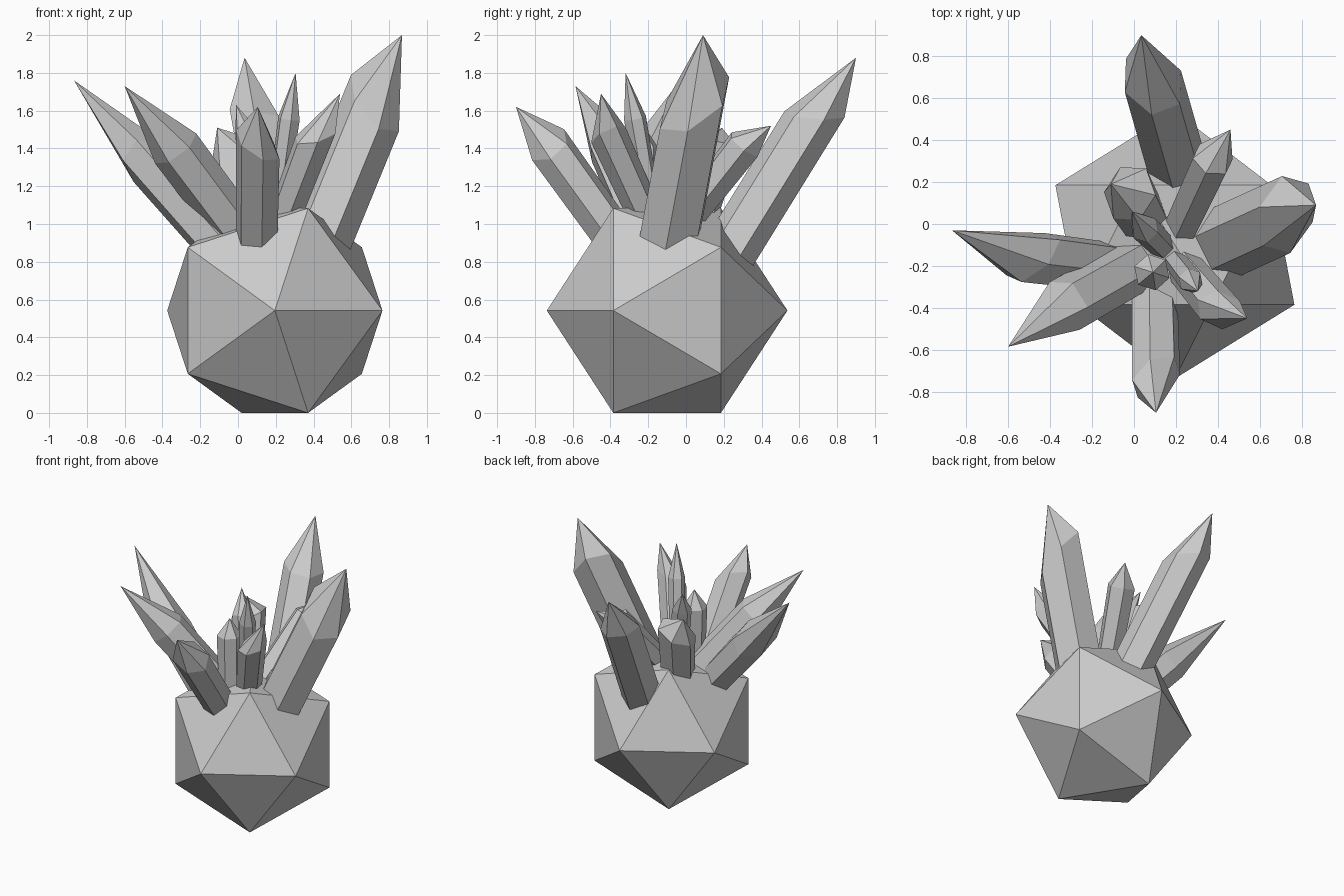
import bpy, bmesh, math
from mathutils import Vector

if "Cube" in bpy.data.objects:
    bpy.data.objects.remove(bpy.data.objects["Cube"])


def finish(bm, name):
    bmesh.ops.recalc_face_normals(bm, faces=bm.faces)
    me = bpy.data.meshes.new(name)
    bm.to_mesh(me)
    bm.free()
    ob = bpy.data.objects.new(name, me)
    bpy.context.collection.objects.link(ob)
    return ob


# Rock: icosahedron with one vertex facing the front, one behind
c, R = Vector((0.195, -0.1, 0.545)), 0.637
bm = bmesh.new()
pts = [c + Vector((0, -R, 0)), c + Vector((0, R, 0))]
for side, phase in ((-1, 0), (1, 36)):
    for i in range(5):
        a = math.radians(phase + 72 * i)
        pts.append(c + R * Vector((0.8944 * math.cos(a), side * 0.4472, 0.8944 * math.sin(a))))
for p in pts:
    bm.verts.new(p)
bmesh.ops.convex_hull(bm, input=bm.verts)
lo = min(v.co.z for v in bm.verts)
for v in bm.verts:
    v.co.z -= lo
finish(bm, "rock")


# Crystal: six-sided shaft widening to a slanted shoulder, then an off-centre point
def crystal(name, base, shoulder, tip, r, slant=(0, 0, 0), turn=0, taper=0.88):
    base, shoulder, tip, slant = map(Vector, (base, shoulder, tip, slant))
    axis = (shoulder - base).normalized()
    u = axis.cross(Vector((0.31, 0.95, 0.05))).normalized()
    w = axis.cross(u)
    base = base - axis * 0.13
    bm = bmesh.new()
    rings = []
    for centre, k, s in ((base, taper, 0), (shoulder, 1, 1)):
        ring = []
        for i in range(6):
            a = math.radians(turn + 60 * i)
            off = (u * math.cos(a) + w * math.sin(a)) * r * k
            ring.append(bm.verts.new(centre + off + axis * off.dot(slant) * s))
        rings.append(ring)
    top = bm.verts.new(tip)
    bm.faces.new(rings[0])
    for i in range(6):
        j = (i + 1) % 6
        bm.faces.new((rings[0][i], rings[0][j], rings[1][j], rings[1][i]))
        bm.faces.new((rings[1][i], rings[1][j], top))
    finish(bm, name)


# Large outer crystals
crystal("crystal_right", (0.43, -0.09, 0.92), (0.725, 0.045, 1.64), (0.868, 0.09, 2.0), 0.175, (-0.5, 0.7, 0), 10, 1.0)
crystal("crystal_back", (0.21, 0.26, 0.9), (0.09, 0.68, 1.58), (0.035, 0.9, 1.88), 0.145, (-0.4, 0.6, 0), 50, 1.0)
crystal("crystal_left", (-0.15, -0.2, 0.95), (-0.48, -0.16, 1.33), (-0.868, -0.03, 1.76), 0.13, (0, -0.9, 0), 0, 0.95)
crystal("crystal_front_left", (-0.03, -0.22, 1.0), (-0.33, -0.39, 1.4), (-0.6, -0.585, 1.73), 0.135, (0, 0, 0), 15, 0.95)
crystal("crystal_front", (0.1, -0.42, 0.99), (0.105, -0.73, 1.42), (0.105, -0.9, 1.62), 0.12, (-0.6, 0, 0), 5, 0.95)
# Medium and small inner crystals
crystal("crystal_front_right", (0.25, -0.22, 1.05), (0.41, -0.41, 1.47), (0.54, -0.45, 1.69), 0.1, (0.7, 0, 0))
crystal("crystal_back_right", (0.24, 0.02, 1.05), (0.375, 0.31, 1.42), (0.46, 0.45, 1.52), 0.1, (0, 0, 0), 20)
crystal("crystal_slim", (0.2, -0.18, 1.05), (0.27, -0.27, 1.56), (0.305, -0.32, 1.8), 0.06)
crystal("crystal_stub", (0.04, 0.04, 1.02), (-0.02, 0.145, 1.37), (-0.11, 0.19, 1.51), 0.135, (0.4, 0.3, 0), 10)
crystal("crystal_inner", (0.13, -0.1, 1.05), (0.05, -0.02, 1.47), (-0.01, 0.06, 1.63), 0.07)
crystal("crystal_upright", (0.09, -0.23, 1.05), (0.085, -0.23, 1.4), (0.09, -0.23, 1.53), 0.088)
